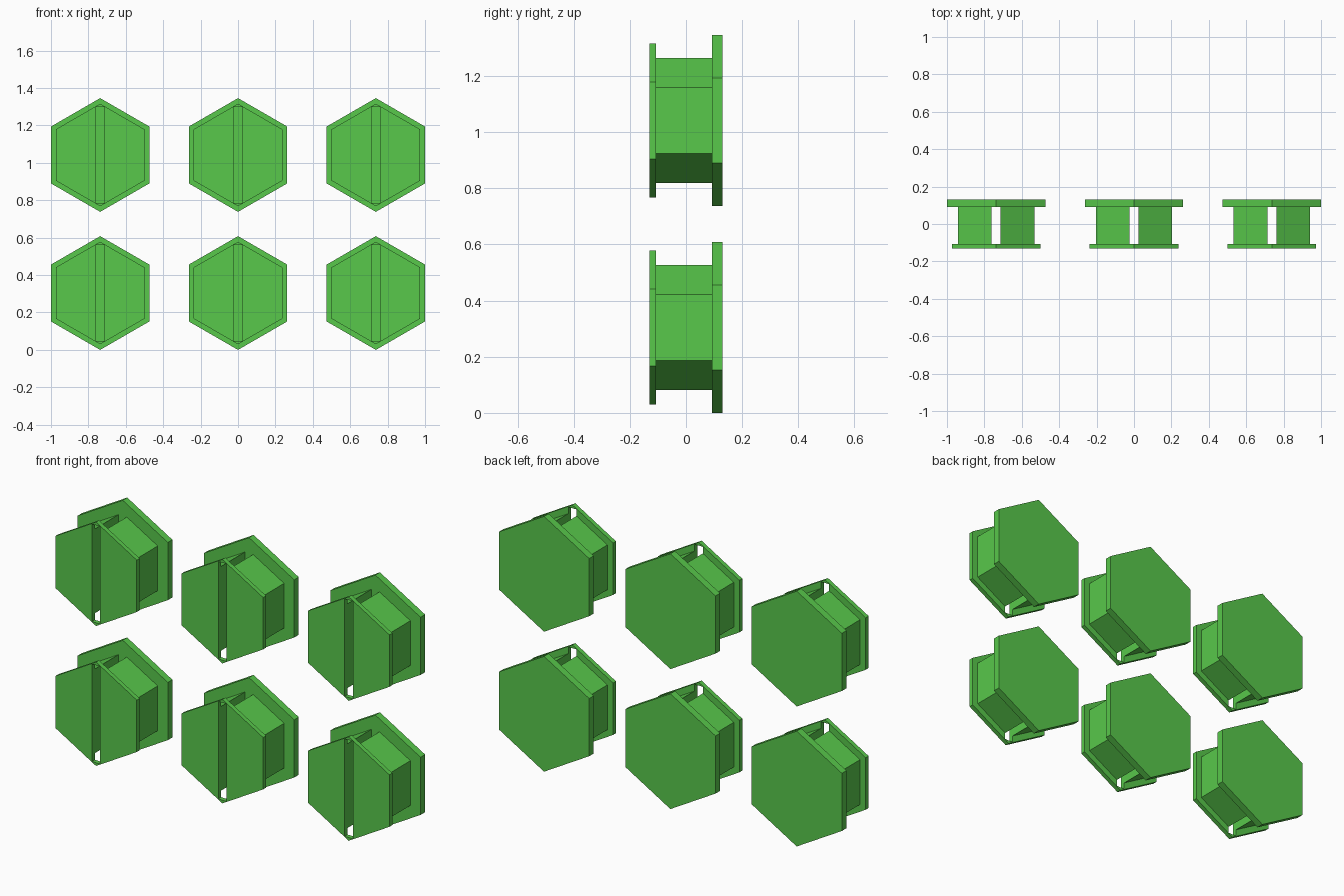
import bpy, bmesh, math

if "Cube" in bpy.data.objects:
    bpy.data.objects.remove(bpy.data.objects["Cube"])

R = 0.304            # back plate hex radius
STEP = 0.737         # spacing between clips
SLOT = 0.024         # half width of the slot

green = bpy.data.materials.new("green")
green.diffuse_color = (0.098, 0.578, 0.07, 1)
green.use_nodes = True
green.node_tree.nodes["Principled BSDF"].inputs["Base Color"].default_value = green.diffuse_color


def prism(name, profile, y0, y1):
    """Extrude an (x, z) profile from y0 to y1."""
    bm = bmesh.new()
    face = bm.faces.new([bm.verts.new((x, y0, z)) for x, z in profile])
    ext = bmesh.ops.extrude_face_region(bm, geom=[face])
    verts = [v for v in ext["geom"] if isinstance(v, bmesh.types.BMVert)]
    bmesh.ops.translate(bm, verts=verts, vec=(0, y1 - y0, 0))
    bmesh.ops.recalc_face_normals(bm, faces=bm.faces)
    mesh = bpy.data.meshes.new(name)
    bm.to_mesh(mesh)
    bm.free()
    mesh.materials.append(green)
    obj = bpy.data.objects.new(name, mesh)
    bpy.context.collection.objects.link(obj)
    return obj


def hexagon(r):
    return [(r * math.sin(i * math.pi / 3), r * math.cos(i * math.pi / 3)) for i in range(6)]


# One clip: back plate, core and front flange
plate = prism("back_plate", hexagon(R), 0.092, 0.13)
core = prism("core", hexagon(0.236), -0.106, 0.092)
flange = prism("front_flange", hexagon(0.274), -0.13, -0.106)

# Slot through the core and flange; the flange stays closed at its tips
h = 0.257
cutter = prism("slot_cutter", [(-SLOT, -h), (SLOT, -h), (SLOT, h), (-SLOT, h)], -0.2, 0.15)
cutter.hide_render = True
for part in (core, flange):
    mod = part.modifiers.new("slot", "BOOLEAN")
    mod.operation = "DIFFERENCE"
    mod.solver = "EXACT"
    mod.object = cutter
    bpy.context.view_layer.objects.active = part
    bpy.ops.object.modifier_apply(modifier=mod.name)
bpy.data.objects.remove(cutter)

# Repeat in a 3 x 2 grid
for part in (plate, core, flange):
    for col in (-1, 0, 1):
        for row in (0, 1):
            copy = part.copy()
            copy.location = (col * STEP, 0, R + row * (STEP + 0.001))
            bpy.context.collection.objects.link(copy)
    bpy.data.objects.remove(part)
